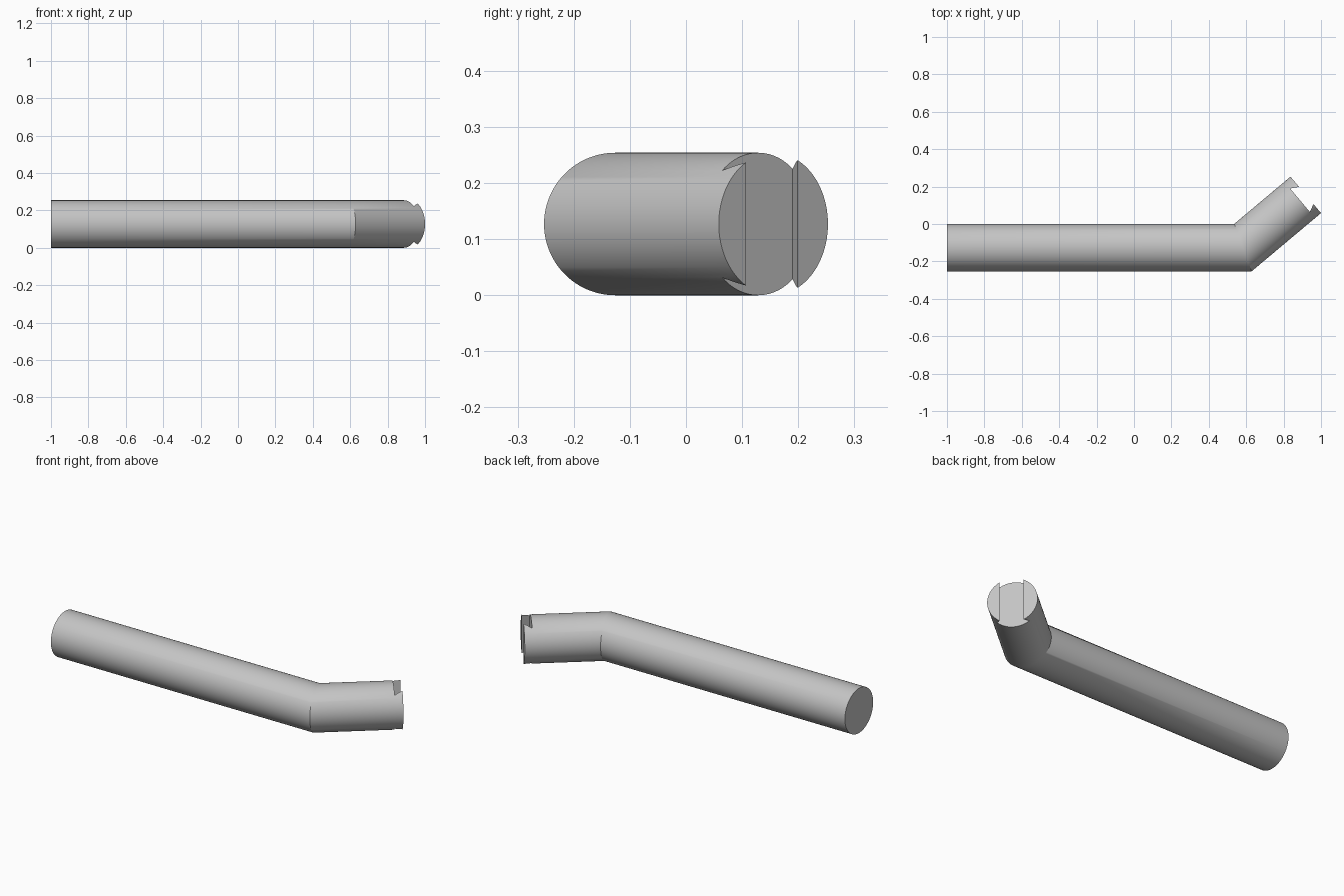
import bpy, bmesh
from math import cos, sin, tan, pi, radians
from mathutils import Vector

cube = bpy.data.objects.get("Cube")
if cube:
    bpy.data.objects.remove(cube, do_unlink=True)

R = 0.127
SIDES = 96
BEND = radians(40)
axis = Vector((cos(BEND), sin(BEND), 0))      # direction of the bent end
across = Vector((sin(BEND), -cos(BEND), 0))   # sideways over the end face
up = Vector((0, 0, 1))

end = Vector((1 - R * sin(BEND), 0.253 - R * cos(BEND), R))
start = Vector((-1, R - 0.253, R))
elbow = end - axis * ((end.y - start.y) / axis.y)

grey = bpy.data.materials.new("plain grey")
grey.use_nodes = True
colour = (0.55, 0.55, 0.55, 1)
grey.diffuse_color = colour
grey.node_tree.nodes["Principled BSDF"].inputs["Base Color"].default_value = colour


def make_object(name, rings):
    """Closed solid lofted through rings of points."""
    bm = bmesh.new()
    loops = [[bm.verts.new(p) for p in ring] for ring in rings]
    n = len(loops[0])
    for a, b in zip(loops, loops[1:]):
        for i in range(n):
            j = (i + 1) % n
            bm.faces.new((a[i], a[j], b[j], b[i]))
    bm.faces.new(loops[0])
    bm.faces.new(loops[-1])
    bmesh.ops.recalc_face_normals(bm, faces=bm.faces)
    mesh = bpy.data.meshes.new(name)
    bm.to_mesh(mesh)
    bm.free()
    obj = bpy.data.objects.new(name, mesh)
    bpy.context.collection.objects.link(obj)
    mesh.materials.append(grey)
    return obj


def circle(centre, side):
    return [centre + side * (R * cos(2 * pi * i / SIDES)) + up * (R * sin(2 * pi * i / SIDES))
            for i in range(SIDES)]


# Bent round rod with a mitred elbow
mitre = Vector((tan(BEND / 2), -1, 0))
rod = make_object("bent_rod", [circle(start, Vector((0, -1, 0))),
                               circle(elbow, mitre),
                               circle(end, across)])

# Dovetail slot across the end face: (distance along axis, offset sideways)
slot = [(-0.042, -0.08), (-0.042, 0.084), (0, 0.064),
        (0.03, 0.064), (0.03, -0.056), (0, -0.056)]
cutter = make_object("slot_cutter", [[end + axis * d + across * s + up * h for d, s in slot]
                                     for h in (-0.2, 0.2)])
cutter.hide_render = True

cut = rod.modifiers.new("dovetail_slot", 'BOOLEAN')
cut.operation = 'DIFFERENCE'
cut.solver = 'EXACT'
cut.object = cutter

bpy.ops.object.select_all(action='DESELECT')
rod.select_set(True)
bpy.context.view_layer.objects.active = rod
bpy.ops.object.modifier_apply(modifier=cut.name)
bpy.data.objects.remove(cutter, do_unlink=True)
bpy.ops.object.shade_smooth_by_angle(angle=radians(30))
